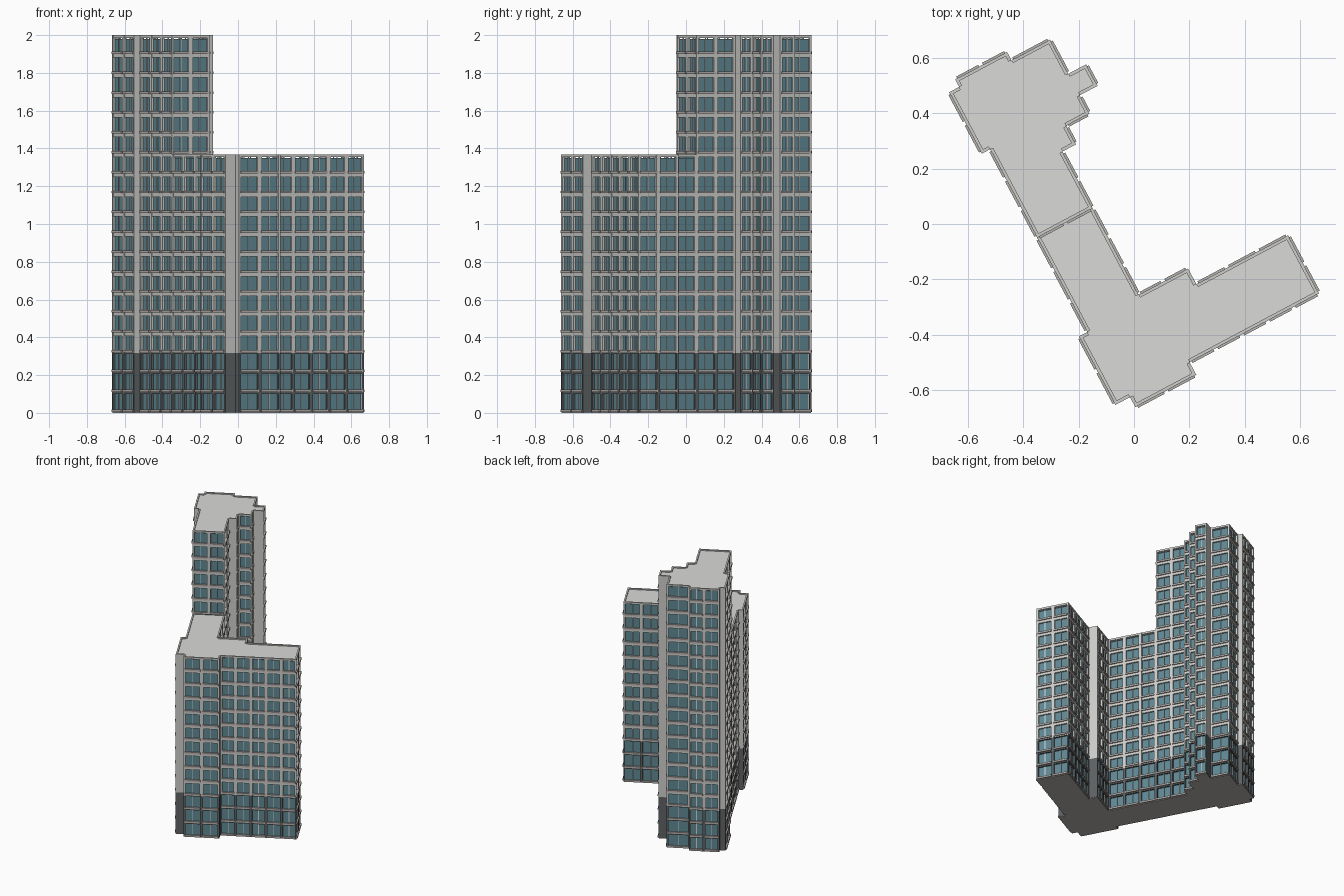
import bpy, bmesh, math

if "Cube" in bpy.data.objects:
    bpy.data.objects.remove(bpy.data.objects["Cube"])

FLOOR = 2 / 19          # storey height
DEPTH = 0.012           # how far the glass sits behind the wall face
BASE = 3                # storeys in the dark podium
ANGLE = math.radians(28)


def material(name, rgb):
    m = bpy.data.materials.new(name)
    m.diffuse_color = (*rgb, 1)
    m.use_nodes = True
    m.node_tree.nodes["Principled BSDF"].inputs["Base Color"].default_value = m.diffuse_color
    return m


WALL = material("light_grey_wall", (0.61, 0.61, 0.59))
ROOF = material("pale_grey_roof", (0.70, 0.71, 0.69))
DARK = material("dark_grey_base", (0.11, 0.12, 0.125))
GLASS = material("blue_glass", (0.115, 0.245, 0.295))
LEDGE = material("warm_grey_ledge", (0.47, 0.44, 0.42))
FRAME = material("pale_frame", (0.66, 0.66, 0.64))

# Outlines in the building's own axes, clockwise
tower = [(.045, .73), (.045, .59), (.118, .59), (.118, .502), (.045, .502),
         (.045, .427), (-.05, .427), (-.05, .352), (-.105, .352), (-.105, .12),
         (-.332, .12), (-.332, .482), (-.366, .482), (-.366, .733),
         (-.325, .733), (-.325, .764), (-.113, .764), (-.113, .73)]
wing = [(-.105, .12), (-.105, -.233), (.097, -.233), (.097, -.297),
        (.472, -.297), (.472, -.535), (-.057, -.535), (-.057, -.586),
        (-.306, -.586), (-.306, -.545), (-.366, -.545), (-.366, -.265),
        (-.332, -.265), (-.332, .12)]


def finish(name, bm, mat):
    bmesh.ops.recalc_face_normals(bm, faces=bm.faces)
    me = bpy.data.meshes.new(name)
    bm.to_mesh(me)
    bm.free()
    me.materials.append(mat)
    ob = bpy.data.objects.new(name, me)
    ob.rotation_euler.z = ANGLE
    bpy.context.collection.objects.link(ob)


def edge_frame(p, q):
    """Length, direction and outward normal of one outline edge."""
    dx, dy = q[0] - p[0], q[1] - p[1]
    n = math.hypot(dx, dy)
    return n, (dx / n, dy / n), (-dy / n, dx / n)


def inset(pts, d):
    out = []
    for i, p in enumerate(pts):
        n1 = edge_frame(pts[i - 1], p)[2]
        n2 = edge_frame(p, pts[(i + 1) % len(pts)])[2]
        out.append((p[0] - d * (n1[0] + n2[0]), p[1] - d * (n1[1] + n2[1])))
    return out


def prism(name, pts, z0, z1, mat):
    bm = bmesh.new()
    f = bm.faces.new([bm.verts.new((x, y, z0)) for x, y in pts])
    # The first face stays as the underside
    low = f.copy()
    top = bmesh.ops.extrude_face_region(bm, geom=[f])["geom"]
    for v in top:
        if isinstance(v, bmesh.types.BMVert):
            v.co.z = z1
    bmesh.ops.remove_doubles(bm, verts=bm.verts, dist=1e-6)
    finish(name, bm, mat)


def box(bm, p, t, n, s0, s1, d0, d1, z0, z1):
    """Box along an edge: s runs along it, d is outward, z is up."""
    ring = [(s0, d0), (s1, d0), (s1, d1), (s0, d1)]
    xy = [(p[0] + t[0] * s + n[0] * d, p[1] + t[1] * s + n[1] * d) for s, d in ring]
    lo = [bm.verts.new((x, y, z0)) for x, y in xy]
    hi = [bm.verts.new((x, y, z1)) for x, y in xy]
    bm.faces.new(lo)
    bm.faces.new(hi)
    for i in range(4):
        j = (i + 1) % 4
        bm.faces.new((lo[i], lo[j], hi[j], hi[i]))


def facade(parts, p, q, first, last):
    """Piers, floor bands, mullions and ledges over one outline edge."""
    length, t, n = edge_frame(p, q)
    zones = []
    if first < BASE:
        zones.append((parts["podium_walls"], first, BASE, .010, .005))
    zones.append((parts["upper_walls"], max(first, BASE), last, .013, .014))
    blank = length < 0.074
    bays = max(1, round(length / 0.112))
    w = length / bays
    for bm, f0, f1, pier, band in zones:
        z0, z1 = max(.004, f0 * FLOOR), f1 * FLOOR
        if blank:
            box(bm, p, t, n, 0, length, -DEPTH, 0, z0, z1)
            continue
        for i in range(bays + 1):
            box(bm, p, t, n, max(0, i * w - pier), min(length, i * w + pier),
                -DEPTH, 0, z0, z1)
        for k in range(f0, f1):
            z, zt = max(.004, k * FLOOR), (k + 1) * FLOOR
            for i in range(bays):
                a, b = i * w + pier, (i + 1) * w - pier
                box(bm, p, t, n, a, b, -DEPTH, -.001, z, k * FLOOR + band)
                box(bm, p, t, n, a, b, -DEPTH, -.001, zt - band, zt)
    if blank:
        return
    for k in range(first, last):
        z = k * FLOOR
        for i in range(bays):
            a, b = i * w, (i + 1) * w
            m = a + w * .5
            box(parts["window_ledges"], p, t, n, a + .008, b - .008,
                -.004, .007, z + .005, z + .018)
            box(parts["window_mullions"], p, t, n, m - .002, m + .002,
                -DEPTH, -.006, z + .012, z + FLOOR - .005)


parts = {k: bmesh.new() for k in
         ("podium_walls", "upper_walls", "window_ledges", "window_mullions")}

for name, pts, floors in (("tower", tower, 19), ("wing", wing, 13)):
    top = floors * FLOOR
    # Glass core, floor slab and roof; the wing runs on into the tower
    outer = pts if name == "tower" else [(x, .16 if y == .12 else y) for x, y in pts]
    core, slab = inset(outer, DEPTH), inset(outer, .002)
    prism(name + "_floor", slab, 0, .006, LEDGE)
    prism(name + "_glass", core, .006, top - .02, GLASS)
    prism(name + "_roof", slab, top - .013, top - .008, ROOF)
    # Facades on every outer edge; the shared edge only shows above the wing
    for i, p in enumerate(pts):
        q = pts[(i + 1) % len(pts)]
        shared = p[1] == q[1] == .12
        if shared and name == "wing":
            continue
        facade(parts, p, q, 13 if shared else 0, floors)

for name, mat in (("podium_walls", DARK), ("upper_walls", WALL),
                  ("window_ledges", LEDGE), ("window_mullions", FRAME)):
    finish(name, parts[name], mat)
